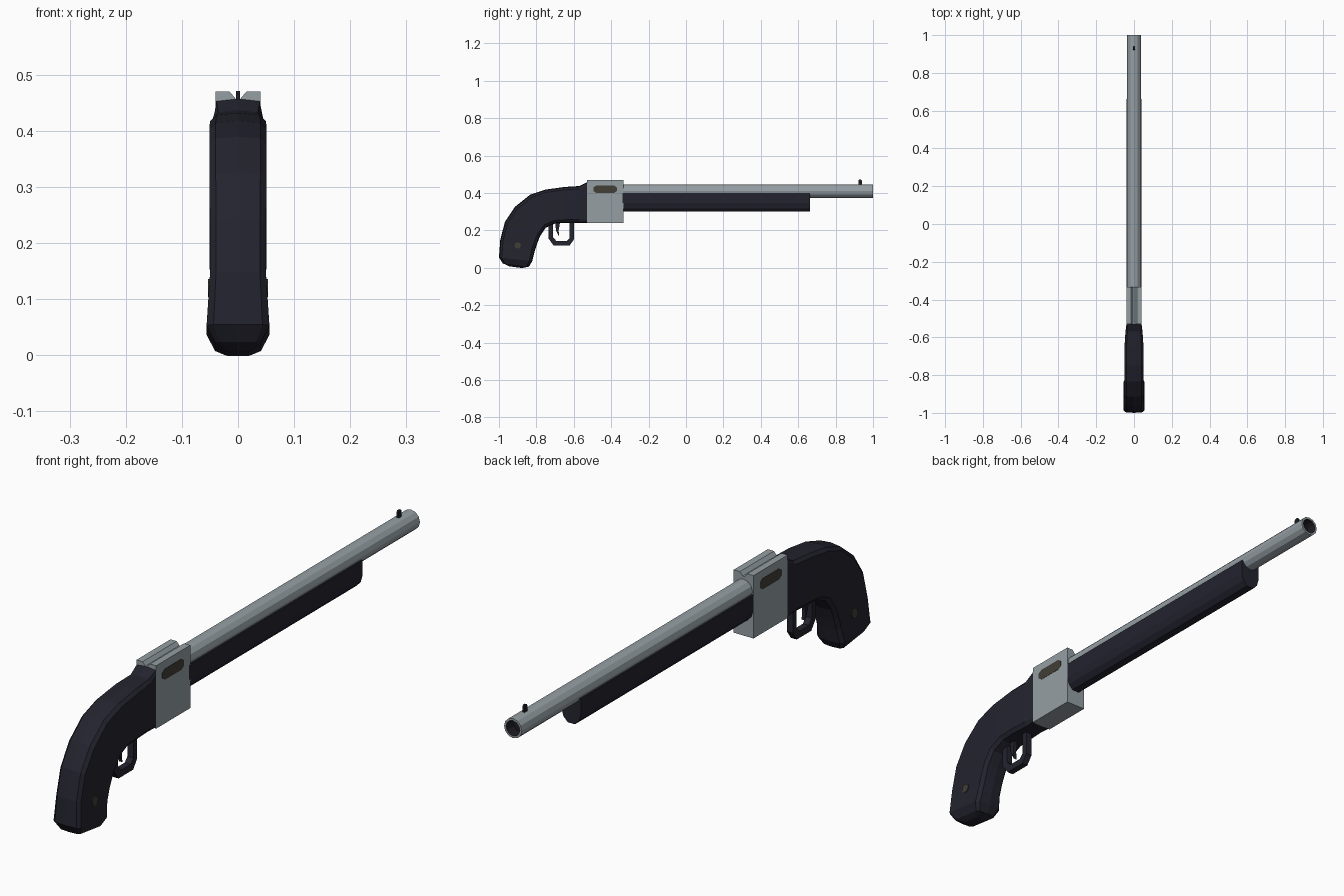
import bpy, bmesh, math
from mathutils import Vector

if "Cube" in bpy.data.objects:
    bpy.data.objects.remove(bpy.data.objects["Cube"])


def mat(name, col):
    m = bpy.data.materials.new(name)
    m.diffuse_color = (*col, 1)
    m.use_nodes = True
    m.node_tree.nodes["Principled BSDF"].inputs["Base Color"].default_value = m.diffuse_color
    return m


STEEL = mat("grey steel", (0.30, 0.345, 0.37))
DARK = mat("dark grip", (0.017, 0.017, 0.028))
OLIVE = mat("dark olive", (0.052, 0.049, 0.036))
BLACK = mat("black metal", (0.013, 0.013, 0.018))


def finish(name, bm, *mats):
    bmesh.ops.recalc_face_normals(bm, faces=bm.faces)
    me = bpy.data.meshes.new(name)
    bm.to_mesh(me)
    bm.free()
    for m in mats:
        me.materials.append(m)
    ob = bpy.data.objects.new(name, me)
    bpy.context.collection.objects.link(ob)
    return ob


def loft(name, rings, *mats, closed=False):
    """Skin a list of equal-length point rings, capped unless closed."""
    bm = bmesh.new()
    vs = [[bm.verts.new(p) for p in r] for r in rings]
    n = len(vs[0])
    pairs = list(zip(vs, vs[1:] + vs[:1])) if closed else list(zip(vs, vs[1:]))
    for a, b in pairs:
        for i in range(n):
            j = (i + 1) % n
            bm.faces.new((a[i], a[j], b[j], b[i]))
    if not closed:
        bm.faces.new(vs[0])
        bm.faces.new(vs[-1])
    return finish(name, bm, *mats)


def extrude_x(name, yz, x0, x1, m):
    return loft(name, [[(x, y, z) for y, z in yz] for x in (x0, x1)], m)


def extrude_y(name, xz, y0, y1, m):
    return loft(name, [[(x, y, z) for x, z in xz] for y in (y0, y1)], m)


# barrel with a recessed dark bore
def circle(r, y, n=12):
    return [(r * math.cos(2 * math.pi * i / n), y, 0.41 + r * math.sin(2 * math.pi * i / n))
            for i in range(n)]


barrel = loft("barrel", [circle(0.036, -0.34), circle(0.036, 1.0),
                         circle(0.028, 1.0), circle(0.028, 0.96)], STEEL, BLACK)
for f in barrel.data.polygons:
    if f.center.y > 0.955 and Vector((f.center.x, f.center.z - 0.41)).length < 0.03:
        f.material_index = 1

# forend under the barrel
half = [(0.04, 0.40), (0.04, 0.345), (0.032, 0.318), (0.015, 0.30)]
extrude_y("forend", half + [(-x, z) for x, z in reversed(half)], -0.34, 0.663, DARK)

# receiver block with a sighting groove along its top
half = [(0.04, 0.24), (0.04, 0.47), (0.015, 0.47), (0.004, 0.457)]
extrude_y("receiver", half + [(-x, z) for x, z in reversed(half)], -0.53, -0.333, STEEL)

# curved stock and grip: outer edge point, inner edge point, half width
sections = [
    ((-.53, .457), (-.53, .24), .040),
    ((-.57, .437), (-.57, .24), .045),
    ((-.65, .432), (-.64, .24), .050),
    ((-.75, .418), (-.70, .237), .051),
    ((-.834, .390), (-.75, .214), .051),
    ((-.914, .326), (-.78, .17), .051),
    ((-.968, .246), (-.797, .125), .050),
    ((-.993, .15), (-.81, .085), .050),
    ((-1.0, .055), (-.822, .035), .056),
    ((-.98, .024), (-.84, .006), .041),
]
rings = []
for k, (o, i, w) in enumerate(sections):
    o, i = Vector(o), Vector(i)
    f = 0.97 if k == 0 else 0.78
    right = [(f * w, .98), (w, .92), (w, .09), (f * w, .02)]
    ring = [(0, 1)] + right + [(0, 0)] + [(-x, t) for x, t in reversed(right)]
    rings.append([(x, *(i.lerp(o, t))) for x, t in ring])
# slightly peaked butt
tip = [Vector(p) for p in rings[-1]]
mid = sum(tip, Vector()) / len(tip)
rings.append([mid.lerp(p, 0.5) + Vector((0, 0, -0.012)) for p in tip])
loft("stock", rings, DARK)

# trigger guard: a square bar swept along a U path
path = [(-.724, .25), (-.724, .160), (-.700, .129), (-.630, .129), (-.608, .155), (-.608, .25)]
inner = [(-.710, .25), (-.710, .163), (-.693, .143), (-.637, .143), (-.622, .160), (-.622, .25)]
outer = [(-.735, .25), (-.735, .156), (-.707, .118), (-.623, .118), (-.600, .150), (-.600, .25)]
loft("trigger_guard", [[(-.012, *a), (.012, *a), (.012, *b), (-.012, *b)]
                       for a, b in zip(outer, inner)], DARK)

# trigger
extrude_x("trigger", [(-.70, .25), (-.695, .20), (-.678, .165), (-.681, .20), (-.672, .25)],
          -.007, .007, DARK)

# front sight
extrude_x("front_sight", [(.922, .44), (.922, .466), (.926, .471), (.936, .471),
                          (.94, .466), (.94, .44)], -.004, .004, BLACK)

# side port plates and grip pins on both sides
port = [(-.495, .41), (-.48, .40), (-.385, .40), (-.37, .41),
        (-.37, .43), (-.385, .44), (-.48, .44), (-.495, .43)]
pin = [(-.90 + .017 * math.cos(math.pi * i / 5), .12 + .017 * math.sin(math.pi * i / 5))
       for i in range(10)]
for s, side in ((1, "right"), (-1, "left")):
    extrude_x("port_" + side, port, s * .037, s * .041, OLIVE)
    extrude_x("grip_pin_" + side, pin, s * .046, s * .0535, OLIVE)
